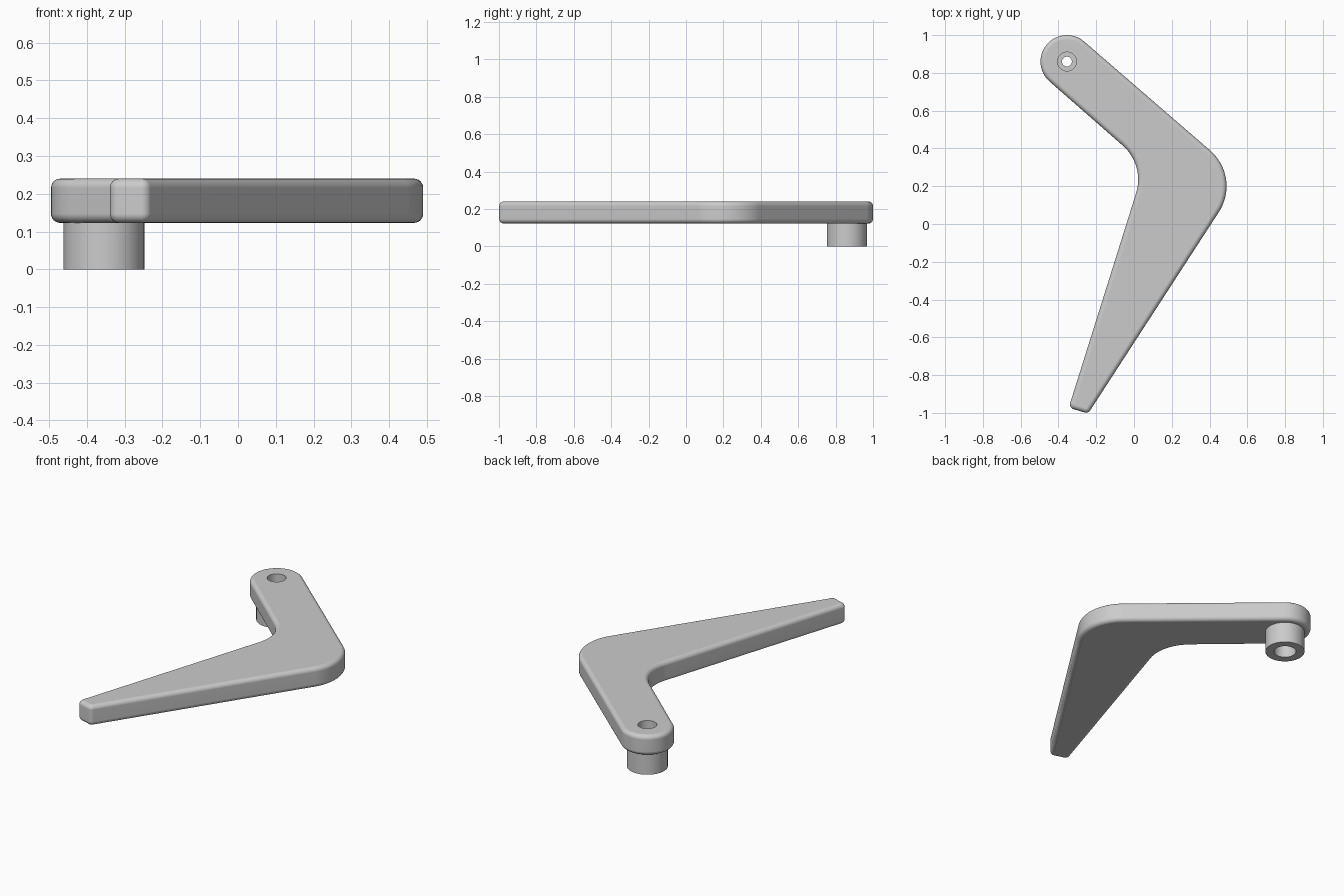
import bpy, bmesh, math
from math import cos, sin, radians

if "Cube" in bpy.data.objects:
    bpy.data.objects.remove(bpy.data.objects["Cube"])

grey = bpy.data.materials.new("light grey")
grey.use_nodes = True
grey.diffuse_color = (0.6, 0.6, 0.6, 1)
grey.node_tree.nodes["Principled BSDF"].inputs["Base Color"].default_value = (0.6, 0.6, 0.6, 1)

PIVOT = (-0.355, 0.86)
BOTTOM, TOP, ROUND = 0.123, 0.24, 0.024

# Outline arcs, clockwise: centre x, y, radius, start and end angle, steps, side (1 convex, -1 concave)
ARCS = [
    (*PIVOT, 0.14, 228.7, 48.7, 32, 1),          # pivot end
    (0.24, 0.2, 0.25, 48.7, -33, 20, 1),         # elbow outside
    (-0.254, -0.973, 0.026, -33, -107.5, 6, 1),  # tip corners
    (-0.313, -0.955, 0.026, -107.5, -197.5, 6, 1),
    (-0.218, 0.235, 0.24, -17.5, 48.7, 16, -1),  # elbow inside
]


def outline(inset):
    pts = []
    for cx, cy, r, a0, a1, n, side in ARCS:
        for i in range(n + 1):
            a = radians(a0 + (a1 - a0) * i / n)
            rr = r - side * inset
            pts.append((cx + rr * cos(a), cy + rr * sin(a)))
    return pts


def circle(r, n=64):
    return [(PIVOT[0] + r * cos(math.tau * i / n), PIVOT[1] + r * sin(math.tau * i / n))
            for i in range(n)]


def loft(name, rings):
    """Solid through stacked rings given as (points, z), capped at both ends."""
    bm = bmesh.new()
    loops = [[bm.verts.new((x, y, z)) for x, y in pts] for pts, z in rings]
    for lo, hi in zip(loops, loops[1:]):
        for i in range(len(lo)):
            j = (i + 1) % len(lo)
            bm.faces.new((lo[i], lo[j], hi[j], hi[i]))
    bm.faces.new(loops[0][::-1])
    bm.faces.new(loops[-1])
    bmesh.ops.recalc_face_normals(bm, faces=bm.faces)
    mesh = bpy.data.meshes.new(name)
    bm.to_mesh(mesh)
    bm.free()
    mesh.materials.append(grey)
    ob = bpy.data.objects.new(name, mesh)
    bpy.context.collection.objects.link(ob)
    return ob


# Bent lever arm with rounded top and bottom rims
steps = [radians(90 * i / 6) for i in range(7)]
lower = [(outline(ROUND * (1 - sin(a))), BOTTOM + ROUND * (1 - cos(a))) for a in steps]
upper = [(pts, BOTTOM + TOP - z) for pts, z in reversed(lower)]
lever = loft("lever_arm", lower + upper)

# Boss under the pivot, and the bore stepped from both ends
boss = loft("pivot_boss", [(circle(0.107), 0), (circle(0.107), 0.16)])
bore = loft("stepped_bore", [(circle(r), z) for r, z in
            [(0.06, -0.05), (0.06, 0.1), (0.026, 0.1), (0.026, 0.15), (0.05, 0.15), (0.05, 0.3)]])

bpy.ops.object.select_all(action="DESELECT")
bpy.context.view_layer.objects.active = lever
lever.select_set(True)
for tool, operation in ((boss, "UNION"), (bore, "DIFFERENCE")):
    mod = lever.modifiers.new(tool.name, "BOOLEAN")
    mod.object, mod.operation, mod.solver = tool, operation, "EXACT"
    bpy.ops.object.modifier_apply(modifier=mod.name)
    bpy.data.objects.remove(tool)

bpy.ops.object.shade_smooth_by_angle(angle=radians(35))
weighted = lever.modifiers.new("weighted_normals", "WEIGHTED_NORMAL")
weighted.keep_sharp = True
